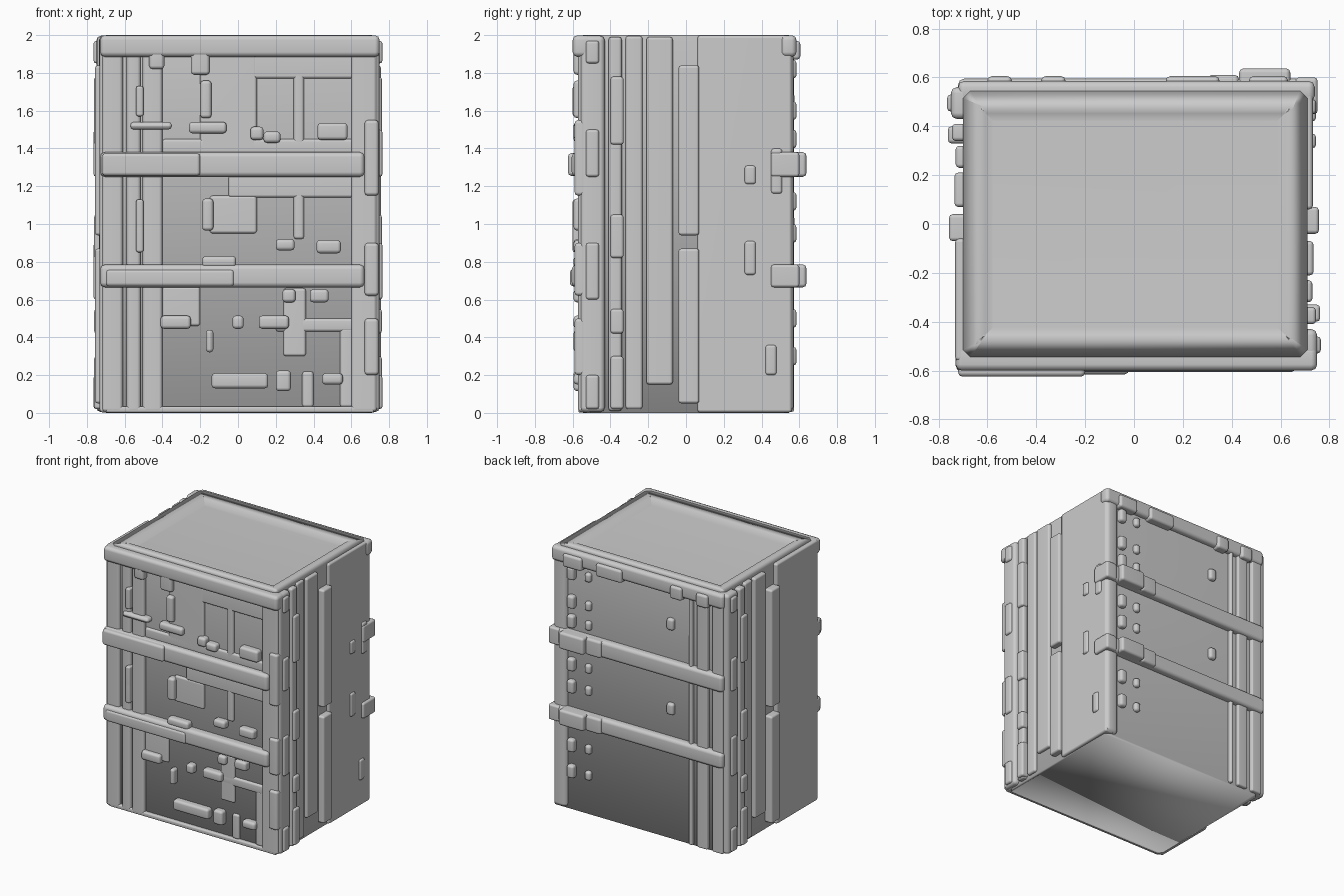
import bpy, bmesh
from mathutils import Vector

if "Cube" in bpy.data.objects:
    bpy.data.objects.remove(bpy.data.objects["Cube"], do_unlink=True)

grey = bpy.data.materials.new("plain_grey")
grey.use_nodes = True
grey.diffuse_color = (0.6, 0.6, 0.6, 1)
grey.node_tree.nodes["Principled BSDF"].inputs["Base Color"].default_value = grey.diffuse_color


def finish(name, bm):
    """Turn a bmesh into a smooth-shaded object with flat broad faces."""
    mesh = bpy.data.meshes.new(name)
    bm.to_mesh(mesh)
    bm.free()
    mesh.materials.append(grey)
    obj = bpy.data.objects.new(name, mesh)
    bpy.context.collection.objects.link(obj)
    bpy.ops.object.select_all(action="DESELECT")
    obj.select_set(True)
    bpy.context.view_layer.objects.active = obj
    bpy.ops.object.shade_smooth_by_angle(angle=0.9)
    obj.modifiers.new("even_normals", "WEIGHTED_NORMAL")
    return obj


def cube_between(x, y, z):
    bm = bmesh.new()
    bmesh.ops.create_cube(bm, size=1)
    low = Vector((min(x), min(y), min(z)))
    high = Vector((max(x), max(y), max(z)))
    for v in bm.verts:
        v.co = (low + high) / 2 + v.co * (high - low)
    return bm


def block(name, x, y, z, soft=0.02):
    bm = cube_between(x, y, z)
    bmesh.ops.bevel(bm, geom=bm.edges[:], offset=soft, segments=2,
                    profile=0.5, affect="EDGES")
    return finish(name, bm)


def front_plate(name, x, z, reach=0.57, soft=0.018):
    return block(name, x, (-0.5, -reach), z, soft)


def back_plate(name, x, z, reach=0.57, soft=0.018):
    return block(name, x, (0.5, reach), z, soft)


def side_plate(name, side, y, z, reach, soft=0.015):
    return block(name, (side * 0.66, side * reach), [side * v for v in y], z, soft)


def spot(centre, width):
    return (centre - width / 2, centre + width / 2)


# Main body with clipped corners and a shallow tray sunk in the top
bm = cube_between((-0.7, 0.71), (-0.545, 0.545), (0, 2))
uprights = [e for e in bm.edges if abs(e.verts[0].co.z - e.verts[1].co.z) > 1]
bmesh.ops.bevel(bm, geom=uprights, offset=0.03, segments=1, affect="EDGES")
top = max(bm.faces, key=lambda f: f.calc_center_median().z)
bmesh.ops.inset_region(bm, faces=[top], thickness=0.1)
bmesh.ops.bevel(bm, geom=[v for v in top.verts], offset=0.02, affect="VERTICES")
top = max((f for f in bm.faces if f.normal.z > 0.9), key=lambda f: f.calc_area())
bmesh.ops.inset_region(bm, faces=[top], thickness=0.035, depth=-0.04)
finish("body", bm)

# Top rim and foot rail along front and back
front_plate("front_top_rim", (-0.73, 0.75), (1.885, 1.999), 0.6, 0.025)
back_plate("back_top_rim", (-0.72, 0.74), (1.885, 1.999), 0.585, 0.025)
front_plate("front_foot_rail", (-0.7, 0.72), (0.001, 0.035), 0.57, 0.01)

# Two horizontal bands running round the front and back
for level, z in (("upper", (1.25, 1.38)), ("lower", (0.665, 0.785))):
    front_plate(level + "_front_band", (-0.73, 0.67), z, 0.605, 0.025)
    back_plate(level + "_back_band", (-0.72, 0.72), z, 0.595, 0.025)
    back_plate(level + "_back_clamp", (0.43, 0.64), z, 0.637)
    back_plate(level + "_back_clamp_shoulder", (0.3, 0.43), z, 0.61)
    side_plate(level + "_corner_wrap", 1, (0.45, 0.6), z, 0.752)
front_plate("upper_band_clamp", (-0.72, -0.2), (1.255, 1.375), 0.625)
front_plate("lower_band_clamp", (-0.7, -0.02), (0.67, 0.76), 0.615)

# Front uprights
uprights = {"right_corner_post": (-0.72, -0.61), "outer_strip": (-0.59, -0.515),
            "inner_strip": (-0.505, -0.4), "left_corner_post": (0.6, 0.735)}
for name, x in uprights.items():
    front_plate("front_" + name, x, (0.005, 1.95), 0.572)
for z in ((1.15, 1.55), (0.62, 0.9), (0.2, 0.5)):
    front_plate("left_bracket", (0.67, 0.745), z, 0.59)

# Raised front framework leaving sunken panels
frame = [("upper_wall", (-0.2, 0.1), (1.38, 1.9)), ("upper_sill", (-0.4, 0.61), (1.37, 1.45)),
         ("upper_lintel", (0.08, 0.61), (1.77, 1.9)), ("upper_mullion", (0.295, 0.35), (1.4, 1.8)),
         ("middle_lintel", (-0.05, 0.61), (1.14, 1.26)), ("middle_wall", (-0.15, 0.1), (0.95, 1.15)),
         ("middle_mullion", (0.295, 0.35), (0.92, 1.16)), ("lower_lintel", (-0.4, -0.2), (0.46, 0.67)),
         ("lower_wall", (0.24, 0.36), (0.3, 0.66)), ("lower_beam", (0.2, 0.61), (0.43, 0.5)),
         ("lower_mullion", (0.34, 0.4), (0.03, 0.22)), ("lower_post", (0.54, 0.61), (0.03, 0.45))]
for name, x, z in frame:
    front_plate("front_" + name, x, z, 0.562, 0.015)

# Small handles and lumps on the front: centre x, centre z, width, height
lumps = [(-0.46, 1.52, 0.22, 0.04), (-0.16, 1.51, 0.2, 0.06), (0.1, 1.48, 0.07, 0.07),
         (0.18, 1.46, 0.09, 0.06), (0.5, 1.49, 0.16, 0.09), (0.25, 0.89, 0.1, 0.06),
         (0.48, 0.88, 0.13, 0.07), (0.0, 0.48, 0.06, 0.07), (0.19, 0.48, 0.16, 0.07),
         (0.01, 0.17, 0.3, 0.08), (0.24, 0.17, 0.08, 0.11), (0.5, 0.18, 0.11, 0.06),
         (-0.17, 1.66, 0.06, 0.2), (-0.16, 1.05, 0.06, 0.17), (-0.15, 0.38, 0.04, 0.12),
         (-0.33, 0.48, 0.16, 0.07), (-0.2, 1.86, 0.1, 0.14), (-0.43, 1.87, 0.08, 0.1),
         (0.27, 0.62, 0.07, 0.07), (0.43, 0.62, 0.1, 0.07), (-0.1, 0.8, 0.18, 0.06)]
for x, z, wide, tall in lumps:
    front_plate("front_lump", spot(x, wide), spot(z, tall), 0.595)
for z in (1.65, 1.05, 0.93):
    front_plate("strip_catch", spot(-0.52, 0.04), spot(z, 0.16), 0.6, 0.012)

# Side cladding, repeated half a turn round on the other side
for side, face in ((1, "left"), (-1, "right")):
    side_plate(face + "_plain_panel", side, (0.06, 0.56), (0.002, 1.998), 0.732)
    side_plate(face + "_upper_ridge", side, (-0.04, 0.07), (0.94, 1.84), 0.757)
    side_plate(face + "_lower_ridge", side, (-0.04, 0.07), (0.05, 0.87), 0.757)
    side_plate(face + "_inner_strip", side, (-0.21, -0.07), (0.15, 1.99), 0.735)
    side_plate(face + "_middle_strip", side, (-0.32, -0.23), (0.02, 1.995), 0.73)
    side_plate(face + "_outer_strip", side, (-0.41, -0.34), (0.01, 1.99), 0.745)
    side_plate(face + "_corner_post", side, (-0.56, -0.43), (0.004, 1.997), 0.75, 0.025)
    for z in ((1.42, 1.78), (0.82, 1.05), (0.42, 0.55), (0.02, 0.3)):
        side_plate(face + "_strip_catch", side, (-0.4, -0.33), z, 0.762)
    for z in ((1.85, 1.97), (1.25, 1.5), (0.6, 0.9), (0.02, 0.2)):
        side_plate(face + "_post_clip", side, (-0.53, -0.46), z, 0.765)

# Small knobs near the back of the left side
for y, z, tall in ((0.34, 1.26, 0.1), (0.34, 0.82, 0.18), (0.45, 0.28, 0.16), (0.48, 1.28, 0.24)):
    side_plate("left_knob", 1, spot(y, 0.06), spot(z, tall), 0.745)

# Back strips, bead columns and knobs
for x in ((-0.71, -0.62), (-0.58, -0.49), (-0.45, -0.42)):
    back_plate("back_strip", x, (0.005, 1.95), 0.572, 0.012)
back_plate("back_corner_post", (0.62, 0.73), (0.003, 1.996), 0.57, 0.03)
for z in (1.82, 1.6, 1.45, 1.12, 0.95, 0.5, 0.3):
    back_plate("back_outer_bead", spot(0.58, 0.06), spot(z, 0.1), 0.585)
    back_plate("back_inner_bead", spot(0.44, 0.05), spot(z, 0.07), 0.575)
for z in (1.65, 1.0):
    back_plate("back_knob", spot(-0.26, 0.06), spot(z, 0.09), 0.575)
for x, wide in ((-0.55, 0.1), (-0.33, 0.1), (0.24, 0.22), (0.55, 0.16)):
    back_plate("rim_lump", spot(x, wide), (1.87, 1.97), 0.605)
